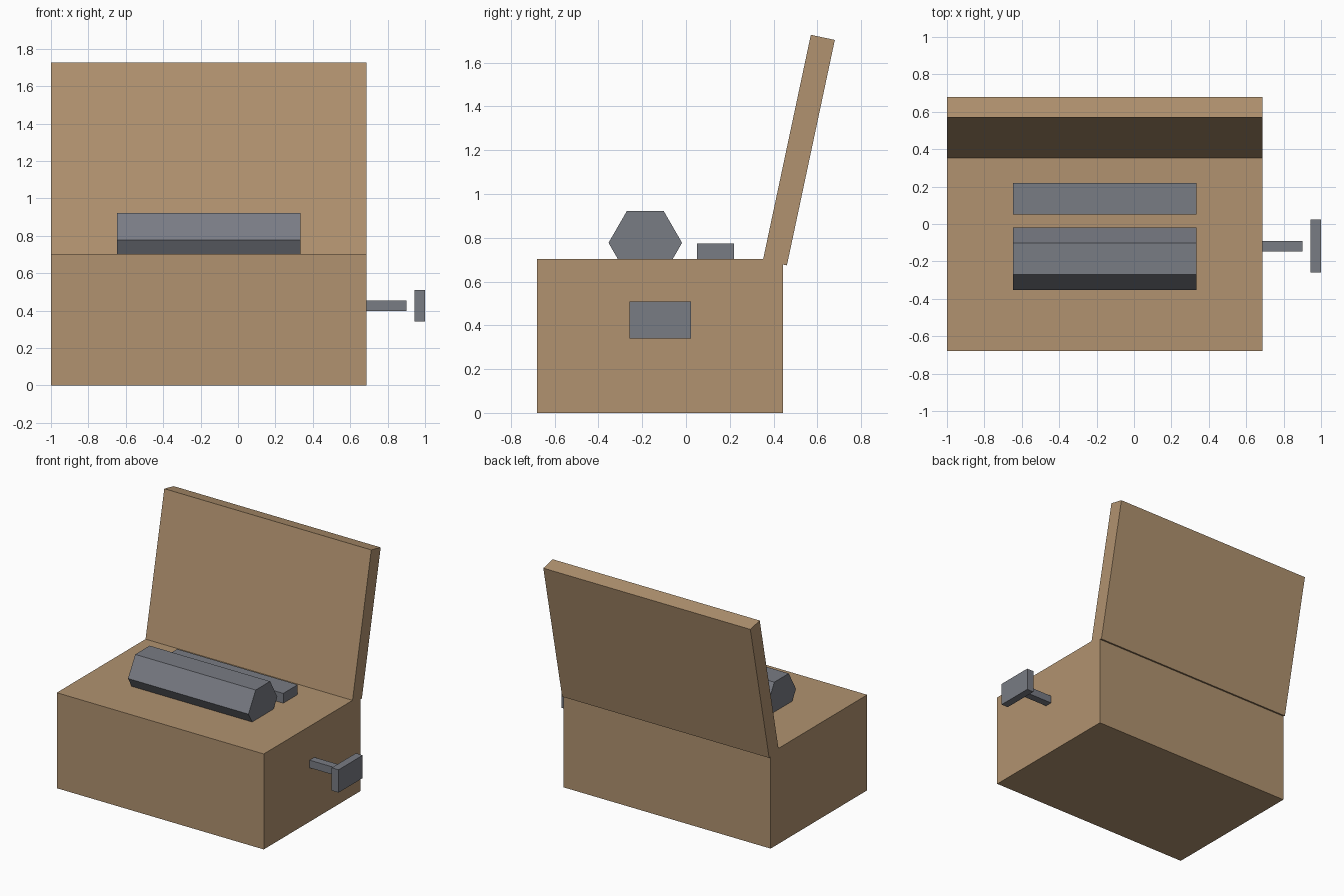
import bpy, math
from mathutils import Matrix

if "Cube" in bpy.data.objects:
    bpy.data.objects.remove(bpy.data.objects["Cube"])


def material(name, color):
    m = bpy.data.materials.new(name)
    m.diffuse_color = color
    m.use_nodes = True
    m.node_tree.nodes["Principled BSDF"].inputs["Base Color"].default_value = m.diffuse_color
    return m


wood = material("wood", (0.44, 0.29, 0.16, 1))
metal = material("metal", (0.19, 0.20, 0.23, 1))


def prism(name, profile, x0, x1, mat):
    """Extrude a closed (y, z) profile along x."""
    n = len(profile)
    verts = [(x, y, z) for x in (x0, x1) for y, z in profile]
    faces = [tuple(range(n - 1, -1, -1)), tuple(range(n, 2 * n))]
    faces += [(i, (i + 1) % n, n + (i + 1) % n, n + i) for i in range(n)]
    me = bpy.data.meshes.new(name)
    me.from_pydata(verts, [], faces)
    me.materials.append(mat)
    ob = bpy.data.objects.new(name, me)
    bpy.context.collection.objects.link(ob)
    return ob


def box(name, x, y, z, mat):
    profile = [(y[0], z[0]), (y[1], z[0]), (y[1], z[1]), (y[0], z[1])]
    return prism(name, profile, x[0], x[1], mat)


# Wooden case
box("case", (-1, 0.686), (-0.68, 0.444), (0, 0.703), wood)

# Open lid, hinged at the back and leaning 12 degrees
lid = box("lid", (-1, 0.686), (-0.112, 0), (0, 1.053), wood)
lid.data.transform(Matrix.Translation((0, 0.461, 0.674)) @ Matrix.Rotation(math.radians(-12), 4, 'X'))

# Six-sided drum, partly sunk into the case
r = 0.168
hexagon = [(-0.186 + r * math.cos(i * math.pi / 3), 0.777 + r * math.sin(i * math.pi / 3))
           for i in range(6)]
prism("drum", hexagon, -0.648, 0.333, metal)

# Flat comb bar behind the drum
box("comb", (-0.648, 0.333), (0.051, 0.219), (0.703, 0.775), metal)

# Side crank: shaft and separate grip plate
box("crank_shaft", (0.68, 0.9), (-0.146, -0.09), (0.397, 0.453), metal)
box("crank_handle", (0.944, 1), (-0.258, 0.023), (0.341, 0.509), metal)
